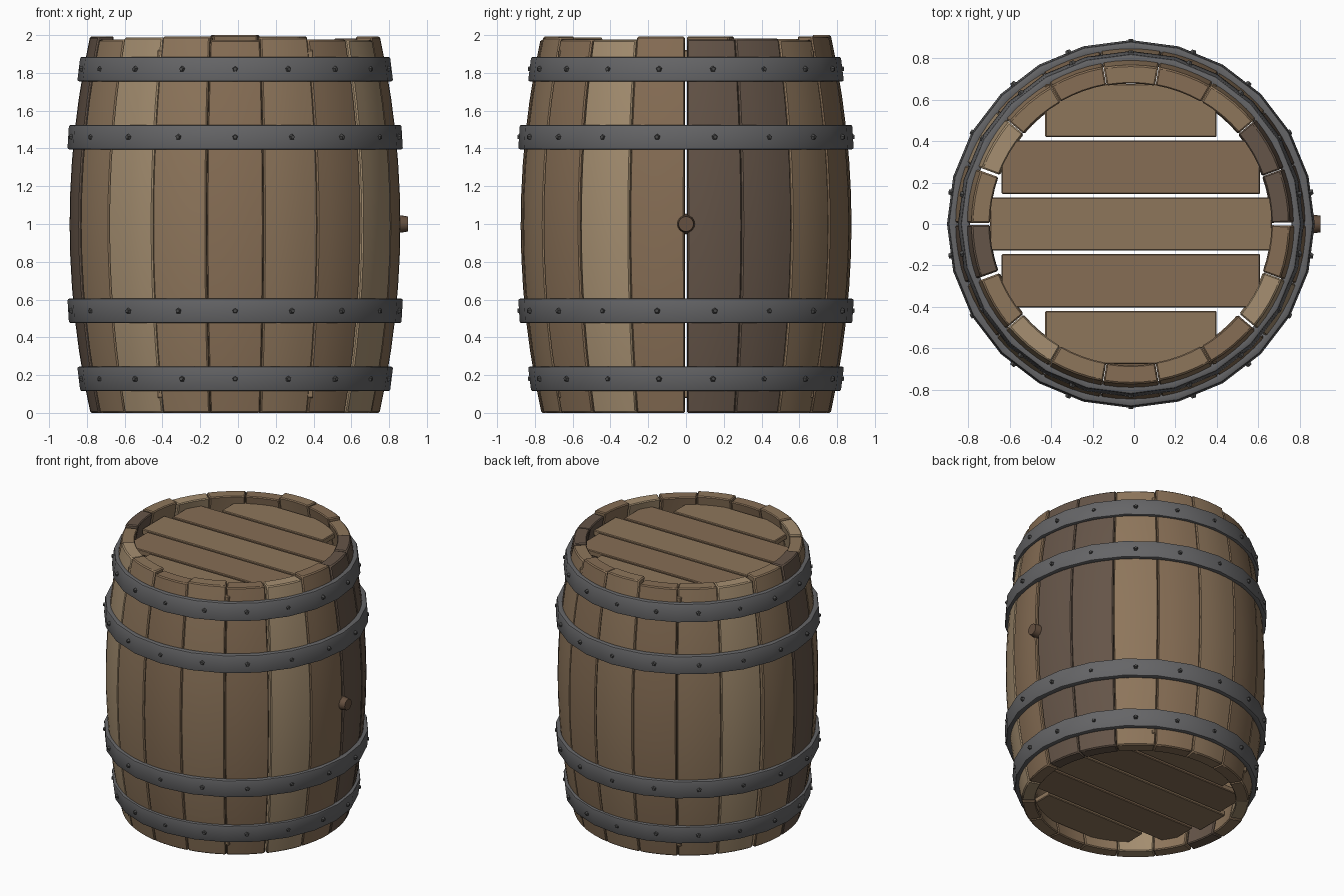
import bpy, bmesh, math, random
from mathutils import Matrix, Vector

if "Cube" in bpy.data.objects:
    bpy.data.objects.remove(bpy.data.objects["Cube"])

random.seed(4)
CX = -0.015                      # barrel axis, shifted by the bung


def material(name, rgb):
    m = bpy.data.materials.new(name)
    m.diffuse_color = (*rgb, 1)
    m.use_nodes = True
    m.node_tree.nodes["Principled BSDF"].inputs["Base Color"].default_value = m.diffuse_color
    return m


WOODS = [material(f"wood_{i}", c) for i, c in enumerate([
    (0.27, 0.18, 0.105), (0.24, 0.155, 0.09), (0.38, 0.275, 0.165), (0.13, 0.09, 0.065)])]
IRON = material("iron", (0.13, 0.13, 0.135))
RIVET = material("rivet_iron", (0.07, 0.07, 0.07))
BUNG = material("bung_wood", (0.13, 0.08, 0.05))


def finish(bm, name, mat, bevel=0.0, segments=1):
    bmesh.ops.recalc_face_normals(bm, faces=bm.faces)
    if bevel:
        sharp = [e for e in bm.edges if e.calc_face_angle(0) > math.radians(45)]
        bmesh.ops.bevel(bm, geom=sharp, offset=bevel, segments=segments,
                        affect='EDGES', profile=0.5)
    me = bpy.data.meshes.new(name)
    bm.to_mesh(me)
    bm.free()
    me.shade_smooth()
    me.set_sharp_from_angle(angle=math.radians(35))
    me.materials.append(mat)
    ob = bpy.data.objects.new(name, me)
    ob.location.x = CX
    bpy.context.collection.objects.link(ob)
    return ob


def radius(z):
    return 0.765 + 0.11 * (1 - (z - 1) ** 2)


def stave(name, a0, a1, height, push, mat, rows=12, cols=4, thick=0.09):
    bm = bmesh.new()
    rings = []
    for i in range(rows + 1):
        z = height * i / rows
        angs = [a0 + (a1 - a0) * j / cols for j in range(cols + 1)]
        r = radius(z) + push
        pts = [(r, a) for a in angs] + [(r - thick, a) for a in reversed(angs)]
        rings.append([bm.verts.new((q * math.cos(a), q * math.sin(a), z)) for q, a in pts])
    n = len(rings[0])
    for lo, hi in zip(rings, rings[1:]):
        for k in range(n):
            bm.faces.new((lo[k], lo[(k + 1) % n], hi[(k + 1) % n], hi[k]))
    for ring in (rings[0], rings[-1]):       # end grain as quads
        for j in range(cols):
            bm.faces.new((ring[j], ring[j + 1], ring[n - 2 - j], ring[n - 1 - j]))
    finish(bm, name, mat, 0.007)


# Eighteen staves, a few joints opened wider than the rest
gaps = {0: 1.0, 160: 1.0, 180: 0.8, 200: 1.0, 320: 0.8}
shade = {0: 3, 20: 3, 220: 2, 320: 2, 140: 2, 180: 3}
for k in range(18):
    d = 20 * k
    a0 = math.radians(d + gaps.get(d, 0.2) / 2)
    a1 = math.radians(d + 20 - gaps.get((d + 20) % 360, 0.2) / 2)
    height = 2.0 if k == 4 else random.uniform(1.972, 1.995)
    mat = WOODS[shade.get(d, k % 2)]
    stave(f"stave_{k + 1}", a0, a1, height, random.uniform(-0.004, 0.003), mat)


# Iron hoops, leaning with the barrel's bulge
def hoop(name, zc, r_mid, lean):
    bm = bmesh.new()
    h, t, n = 0.065, 0.045, 24
    section = [(r_mid - lean, zc + h), (r_mid + lean, zc - h),
               (r_mid + lean - t, zc - h), (r_mid - lean - t, zc + h)]
    rings = [[bm.verts.new((r * math.cos(a), r * math.sin(a), z)) for r, z in section]
             for a in (math.tau * i / n for i in range(n))]
    for i in range(n):
        p, q = rings[i], rings[(i + 1) % n]
        for k in range(4):
            bm.faces.new((p[k], q[k], q[(k + 1) % 4], p[(k + 1) % 4]))
    finish(bm, name, IRON, 0.01, 2)


# Low pentagonal rivets around each hoop
def rivets(name, zc, r):
    bm = bmesh.new()
    for i in range(18):
        a = math.radians(20 * i + 10)
        out = Vector((math.cos(a), math.sin(a), 0))
        rot = out.to_track_quat('Z', 'Y').to_matrix().to_4x4()
        pos = out * (r - 0.002) + Vector((0, 0, zc))
        bmesh.ops.create_cone(bm, cap_ends=True, segments=5, radius1=0.019, radius2=0.011,
                              depth=0.022, matrix=Matrix.Translation(pos) @ rot)
    finish(bm, name, RIVET)


for name, z, r, lean in [("lower_end", 0.18, 0.828, -0.008), ("lower_belly", 0.54, 0.884, -0.004),
                         ("upper_belly", 1.46, 0.884, 0.004), ("upper_end", 1.82, 0.828, 0.008)]:
    hoop(f"{name}_hoop", z, r, lean)
    rivets(f"{name}_rivets", z, r)

# Five planks for each barrel head
for head, z in (("bottom", 0.10), ("top", 1.90)):
    for i in range(-2, 3):
        y = 0.274 * i
        half = math.sqrt(0.68 ** 2 - (0.27 * i) ** 2)
        bm = bmesh.new()
        bmesh.ops.create_cube(bm, size=1, matrix=Matrix.Translation((0, y, z))
                              @ Matrix.Diagonal((2 * half, 0.257, 0.04, 1)))
        finish(bm, f"{head}_plank_{i + 3}", WOODS[abs(i) % 2], 0.005)

# Bung on the right side
bm = bmesh.new()
bmesh.ops.create_cone(bm, cap_ends=True, segments=16, radius1=0.055, radius2=0.04, depth=0.1,
                      matrix=Matrix.Translation((0.865, 0, 1.0)) @ Matrix.Rotation(math.pi / 2, 4, 'Y'))
finish(bm, "bung", BUNG)
